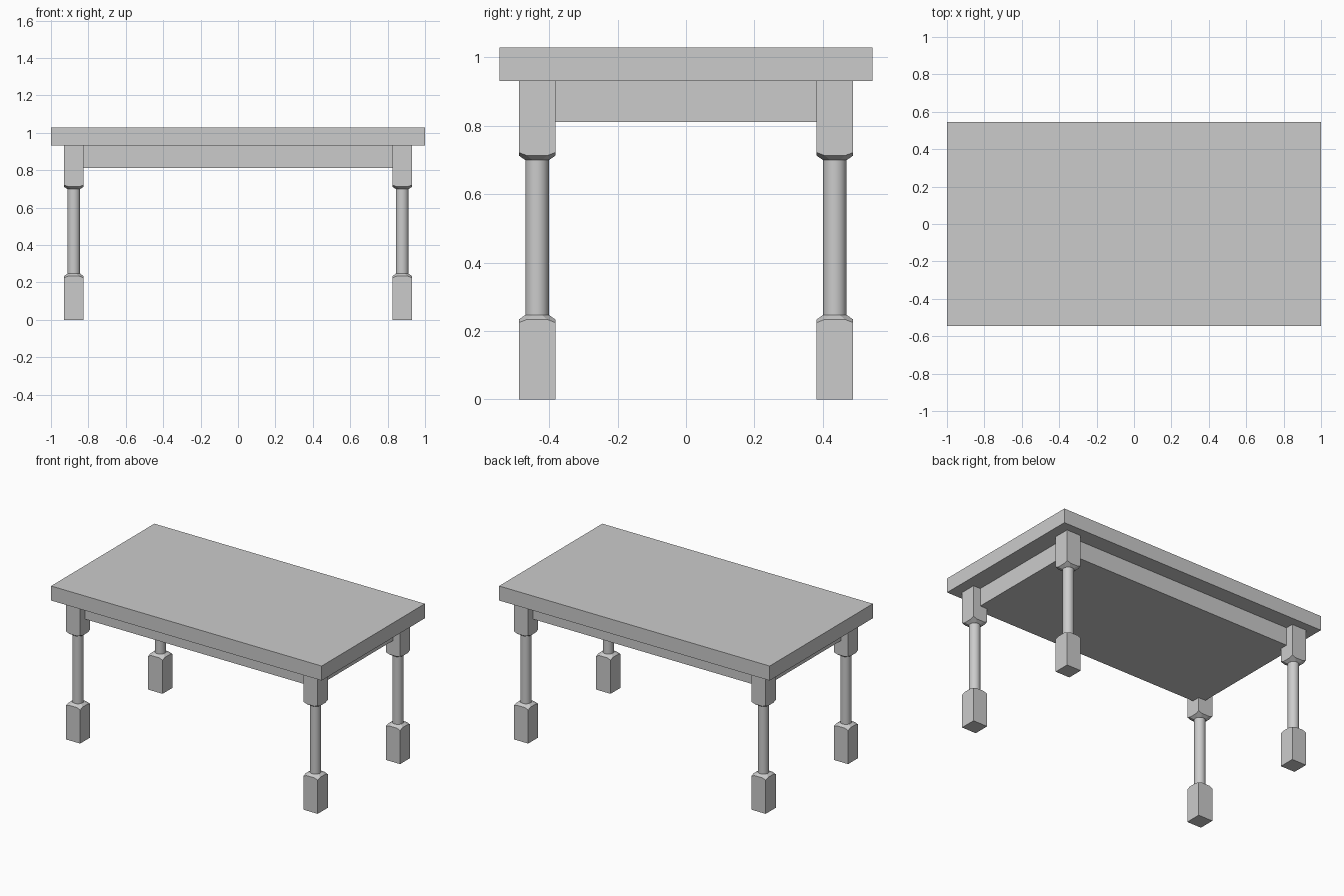
import bpy, bmesh, math

if "Cube" in bpy.data.objects:
    bpy.data.objects.remove(bpy.data.objects["Cube"])

LEG_X, LEG_Y, HALF = 0.878, 0.435, 0.053
SHAFT_R = 0.034


def box(name, cx, cy, hx, hy, z0, z1):
    bpy.ops.mesh.primitive_cube_add(size=1, location=(cx, cy, (z0 + z1) / 2))
    ob = bpy.context.object
    ob.name = name
    ob.scale = (2 * hx, 2 * hy, z1 - z0)
    bpy.ops.object.transform_apply(location=False, rotation=False, scale=True)
    return ob


def leg_block(name, cx, cy, z_flat, z_face, z_neck):
    """Square block whose shaft end is cut by eight sloping planes."""
    ob = box(name, cx, cy, HALF, HALF, min(z_flat, z_neck), max(z_flat, z_neck))
    mid = (z_flat + z_neck) / 2
    sign = 1 if z_neck > z_flat else -1
    drop, run = abs(z_neck - z_face), HALF - SHAFT_R
    bm = bmesh.new()
    bm.from_mesh(ob.data)
    for i in range(8):
        a = i * math.pi / 4
        # diagonal planes are shallower, so the corners dip only a little
        slope_run = run if i % 2 == 0 else run * 1.25
        no = (drop * math.cos(a), drop * math.sin(a), sign * slope_run)
        co = (SHAFT_R * math.cos(a), SHAFT_R * math.sin(a), z_neck - mid)
        cut = bmesh.ops.bisect_plane(bm, geom=bm.verts[:] + bm.edges[:] + bm.faces[:],
                                     plane_co=co, plane_no=no, clear_outer=True)
        edges = [e for e in bm.edges if e.is_boundary]
        if edges:
            bmesh.ops.holes_fill(bm, edges=edges)
    bmesh.ops.recalc_face_normals(bm, faces=bm.faces[:])
    bm.to_mesh(ob.data)
    bm.free()


# Table top and solid apron running between the leg centres
box("table_top", 0, 0, 1.0, 0.545, 0.931, 1.028)
box("apron", 0, 0, LEG_X, LEG_Y, 0.811, 0.931)

# Four legs: foot block, round shaft, upper block
for sx, side in ((-1, "left"), (1, "right")):
    for sy, end in ((-1, "front"), (1, "back")):
        x, y = sx * LEG_X, sy * LEG_Y
        tag = f"{end}_{side}_leg"
        leg_block(tag + "_foot", x, y, 0.0, 0.234, 0.247)
        leg_block(tag + "_upper_block", x, y, 0.931, 0.712, 0.699)
        bpy.ops.mesh.primitive_cylinder_add(vertices=32, radius=SHAFT_R, depth=0.52,
                                            location=(x, y, 0.473))
        bpy.context.object.name = tag + "_shaft"
        bpy.ops.object.shade_smooth_by_angle(angle=math.radians(35))
